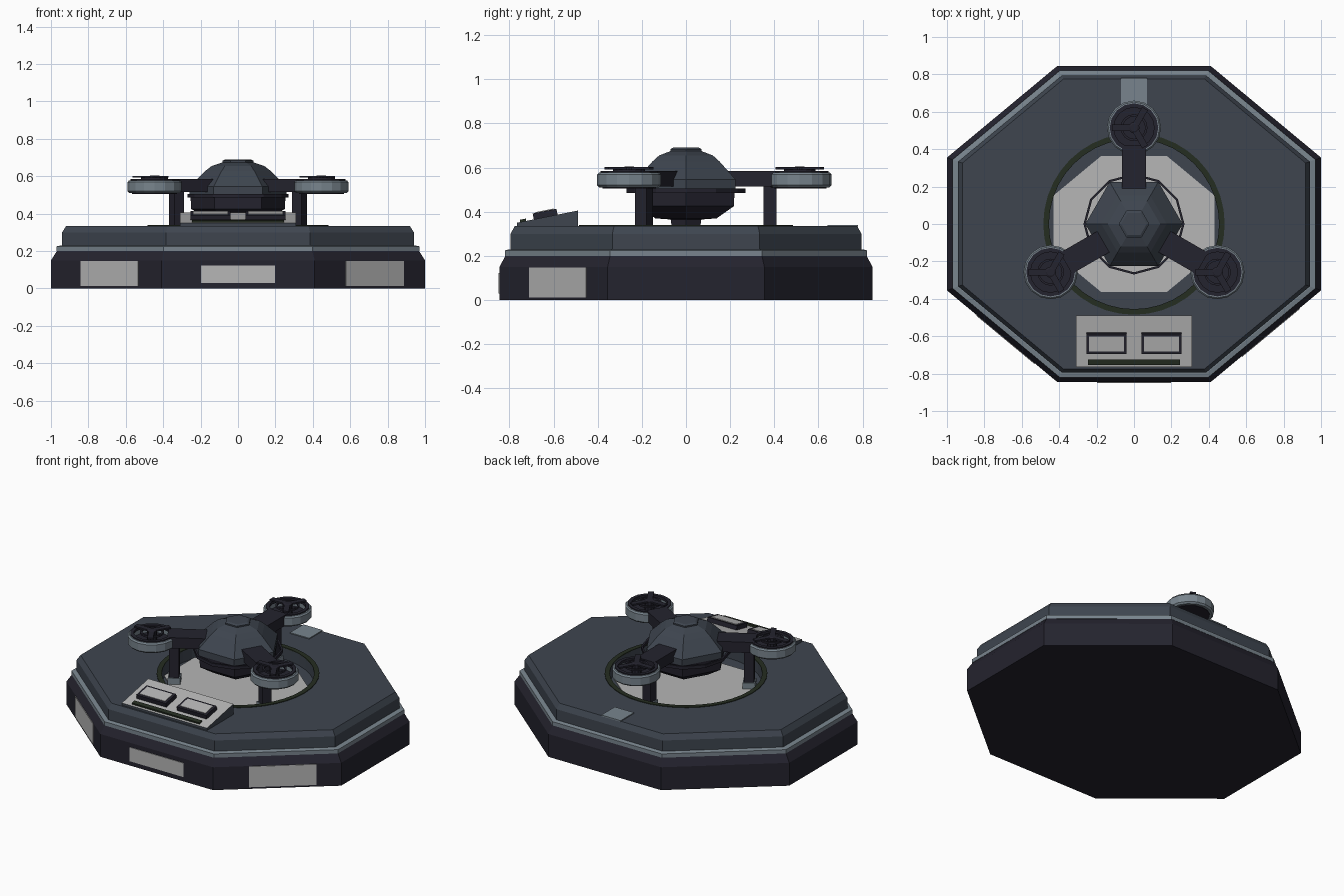
import bpy, bmesh, math
from mathutils import Matrix, Vector

cube = bpy.data.objects.get("Cube")
if cube:
    bpy.data.objects.remove(cube, do_unlink=True)


def material(name, rgb):
    lin = [((c / 255 + 0.055) / 1.055) ** 2.4 for c in rgb] + [1.0]
    m = bpy.data.materials.new(name)
    m.use_nodes = True
    m.diffuse_color = lin
    bsdf = m.node_tree.nodes["Principled BSDF"]
    bsdf.inputs["Base Color"].default_value = lin
    bsdf.inputs["Roughness"].default_value = 0.7
    return m


NAVY = material("dark navy", (36, 35, 46))
SLATE = material("slate", (62, 69, 79))
STEEL = material("light slate", (120, 132, 141))
GREY = material("light grey", (182, 182, 182))
GREEN = material("dark green", (37, 45, 33))


def finish(name, bm, mats, matrix=None):
    bmesh.ops.recalc_face_normals(bm, faces=bm.faces)
    if matrix:
        bm.transform(matrix)
    mesh = bpy.data.meshes.new(name)
    bm.to_mesh(mesh)
    bm.free()
    for m in mats:
        mesh.materials.append(m)
    ob = bpy.data.objects.new(name, mesh)
    bpy.context.collection.objects.link(ob)
    return ob


def loft(name, loops, mat, matrix=None, closed=False):
    """Skin a stack of equal-sized loops, capped or joined end to end."""
    bm = bmesh.new()
    rows = [[bm.verts.new(p) for p in loop] for loop in loops]
    n = len(rows[0])
    pairs = list(zip(rows, rows[1:])) + ([(rows[-1], rows[0])] if closed else [])
    for a, b in pairs:
        for i in range(n):
            j = (i + 1) % n
            bm.faces.new((a[i], a[j], b[j], b[i]))
    if not closed:
        bm.faces.new(rows[0])
        bm.faces.new(rows[-1])
    return finish(name, bm, [mat], matrix)


def turned(name, profile, sides, mat, matrix=None, closed=False):
    loops = [[(r * math.cos(2 * math.pi * i / sides), r * math.sin(2 * math.pi * i / sides), z)
              for i in range(sides)] for r, z in profile]
    return loft(name, loops, mat, matrix, closed)


def box(name, size, centre, mat, matrix=None):
    bm = bmesh.new()
    bmesh.ops.create_cube(bm, size=1)
    bm.transform(Matrix.Translation(centre) @ Matrix.Diagonal((*size, 1)))
    return finish(name, bm, [mat], matrix)


# Stretched octagon shared by the plinth layers
OCTAGON = [(1, -.355), (1, .355), (.41, .845), (-.41, .845),
           (-1, .355), (-1, -.355), (-.41, -.845), (.41, -.845)]


def octagon_stack(name, profile, mat):
    return loft(name, [[(x * s, y * s, z) for x, y in OCTAGON] for s, z in profile], mat)


# Plinth
octagon_stack("plinth_base", [(1, 0), (1, .15), (.968, .2)], NAVY)
octagon_stack("plinth_trim", [(.97, .2), (.97, .225), (.945, .23)], STEEL)
deck = octagon_stack("plinth_deck", [(.94, .21), (.94, .3), (.918, .335)], SLATE)

# Round landing well cut into the deck
FLOOR = .26
cutter = turned("well_cutter", [(.455, FLOOR), (.455, .5)], 40, SLATE)
cutter.hide_render = True
cut = deck.modifiers.new("well", "BOOLEAN")
cut.operation = "DIFFERENCE"
cut.solver = "EXACT"
cut.object = cutter
bpy.context.view_layer.objects.active = deck
bpy.ops.object.modifier_apply(modifier="well")
bpy.data.objects.remove(cutter, do_unlink=True)
turned("well_rim", [(.455, .33), (.485, .33), (.485, .339), (.455, .339)], 40, GREEN, closed=True)
octagon_stack("well_floor_plate", [(.43, FLOOR - .002), (.43, FLOOR + .005)], GREY)

# Rear access plate
box("rear_plate", (.14, .14, .008), (0, .71, .337), STEEL)


# Light panels on the three front walls
def wall_panel(name, a, b, t0, t1, z0, z1):
    a, b = Vector((*a, 0)), Vector((*b, 0))
    d = b - a
    mid = a + d * (t0 + t1) / 2
    turn = Matrix.Rotation(math.atan2(d.y, d.x), 4, "Z")
    box(name, (d.length * (t1 - t0), .008, z1 - z0), (0, 0, (z0 + z1) / 2), GREY,
        Matrix.Translation(mid) @ turn)


wall_panel("front_panel", OCTAGON[6], OCTAGON[7], .26, .74, .03, .122)
wall_panel("front_left_panel", OCTAGON[7], OCTAGON[0], .28, .805, .012, .148)
wall_panel("front_right_panel", OCTAGON[5], OCTAGON[6], .27, .795, .012, .148)

# Sloping control console: light top, slate sides
side = [(-.765, .33), (-.765, .35), (-.49, .405), (-.49, .33)]
console = loft("console", [[(x, y, z) for y, z in side] for x in (-.31, .31)], SLATE)
console.data.materials.append(GREY)
for f in console.data.polygons:
    if f.normal.z > .5:
        f.material_index = 1
slope = Matrix.Translation((0, -.6275, .3775)) @ Matrix.Rotation(math.atan2(.055, .275), 4, "X")
for label, x in (("left", .147), ("right", -.147)):
    box(label + "_screen_frame", (.215, .11, .035), (x, -.008, .01), NAVY, slope)
    box(label + "_screen", (.185, .082, .006), (x, -.008, .028), GREY, slope)
box("console_strip", (.49, .028, .016), (0, -.112, .003), GREEN, slope)

# Drone body: six-sided dome, dark belly and a thin hoop
turned("drone_dome", [(.26, .505), (.26, .545), (.175, .628), (.14, .655), (.08, .675)], 6, SLATE)
turned("drone_cap", [(.082, .67), (.082, .683), (.068, .69)], 6, SLATE)
turned("drone_belly", [(.075, .335), (.08, .365), (.16, .37), (.25, .425), (.255, .506)], 6, NAVY)
turned("drone_hoop", [(.258, .485), (.27, .485), (.27, .505), (.258, .505)], 12, NAVY, closed=True)

# Three arms, each with a leg and a ducted fan
HUB_R = .515
for k, label in enumerate(("rear", "right", "left")):
    spin = Matrix.Rotation(math.radians(120 * k), 4, "Z")
    box(label + "_arm", (.13, .24, .07), (0, .30, .55), NAVY, spin)
    box(label + "_leg", (.06, .06, .25), (0, .38, .4), NAVY, spin)
    box(label + "_foot", (.075, .075, .045), (0, .38, FLOOR + .0225), STEEL, spin)
    fan = Matrix.Translation(spin @ Vector((0, HUB_R, 0)))
    turned(label + "_duct", [(.12, .51), (.135, .51), (.145, .52), (.145, .568),
                             (.137, .577), (.12, .577)], 16, STEEL, fan, closed=True)
    turned(label + "_duct_floor", [(.121, .506), (.121, .53)], 16, NAVY, fan)
    turned(label + "_duct_lip", [(.108, .565), (.13, .565), (.13, .584), (.108, .584)],
           16, NAVY, fan, closed=True)
    turned(label + "_guard_ring", [(.06, .58), (.072, .58), (.072, .592), (.06, .592)],
           16, NAVY, fan, closed=True)
    turned(label + "_fan_hub", [(.03, .52), (.03, .6), (.02, .605)], 10, NAVY, fan)
    for b in range(3):
        turn = fan @ spin @ Matrix.Rotation(math.radians(60 + 120 * b), 4, "Z")
        box(f"{label}_blade_{b + 1}", (.115, .035, .01), (.06, 0, .597), NAVY, turn)
